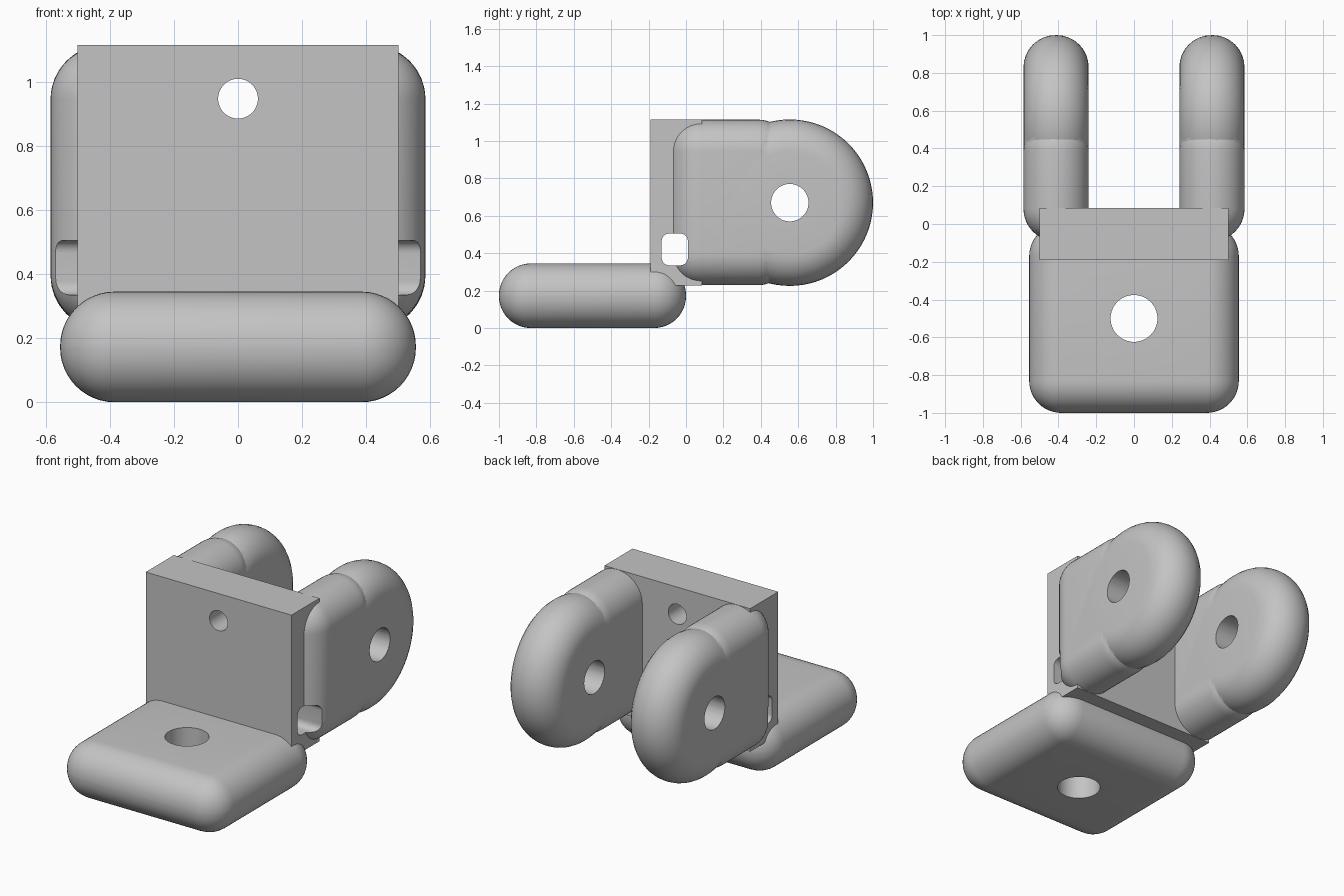
import bpy, bmesh
from math import pi, sin, cos
from mathutils import Matrix, Vector

if "Cube" in bpy.data.objects:
    bpy.data.objects.remove(bpy.data.objects["Cube"], do_unlink=True)

GREY = (0.55, 0.55, 0.55, 1)
grey = bpy.data.materials.new("plain grey")
grey.use_nodes = True
grey.diffuse_color = GREY
grey.node_tree.nodes["Principled BSDF"].inputs["Base Color"].default_value = GREY

ROUND = 0.17           # edge radius of the soft parts
PIVOT = (0.555, 0.67)  # y, z of the ear pivot


def finish_mesh(name, bm):
    mesh = bpy.data.meshes.new(name)
    bmesh.ops.recalc_face_normals(bm, faces=bm.faces)
    bm.to_mesh(mesh)
    bm.free()
    mesh.materials.append(grey)
    obj = bpy.data.objects.new(name, mesh)
    bpy.context.collection.objects.link(obj)
    return obj


def apply(obj, mod):
    bpy.ops.object.select_all(action="DESELECT")
    bpy.context.view_layer.objects.active = obj
    obj.select_set(True)
    bpy.ops.object.modifier_apply(modifier=mod.name)


def box(name, low, high, radius=0.0, segments=12, axis=None):
    """Box between two corners; bevels every edge, or only those along one axis."""
    low, high = Vector(low), Vector(high)
    bm = bmesh.new()
    bmesh.ops.create_cube(bm, size=1)
    bmesh.ops.scale(bm, vec=high - low, verts=bm.verts)
    bmesh.ops.translate(bm, vec=(low + high) / 2, verts=bm.verts)
    if radius:
        edges = [e for e in bm.edges if axis is None
                 or abs((e.verts[0].co - e.verts[1].co)[axis]) > 1e-4]
        bmesh.ops.bevel(bm, geom=edges, offset=radius, segments=segments,
                        profile=0.5, affect="EDGES")
    return finish_mesh(name, bm)


def cylinder(name, centre, radius, depth, axis):
    bm = bmesh.new()
    bmesh.ops.create_cone(bm, cap_ends=True, segments=64, radius1=radius,
                          radius2=radius, depth=depth)
    turn = Matrix.Identity(4) if axis == "Z" else \
        Matrix.Rotation(pi / 2, 4, "Y" if axis == "X" else "X")
    bmesh.ops.transform(bm, matrix=Matrix.Translation(centre) @ turn, verts=bm.verts)
    return finish_mesh(name, bm)


def rounded_disc(name, centre, radius, thickness):
    """Disc around the x axis with a fully rounded rim."""
    bm = bmesh.new()
    half, steps = thickness / 2, 16
    profile = [(-half, 0)]
    for i in range(steps + 1):
        a = pi * i / steps
        flat = half - ROUND
        x = -ROUND * cos(a) + (-flat if i < steps / 2 else flat)
        profile.append((x, radius - ROUND + ROUND * sin(a)))
    profile.append((half, 0))
    verts = [bm.verts.new((x, 0, r)) for x, r in profile]
    edges = [bm.edges.new(pair) for pair in zip(verts, verts[1:])]
    bmesh.ops.spin(bm, geom=verts + edges, cent=(0, 0, 0), axis=(1, 0, 0),
                   angle=2 * pi, steps=80)
    bmesh.ops.remove_doubles(bm, verts=bm.verts, dist=1e-4)
    bmesh.ops.translate(bm, vec=centre, verts=bm.verts)
    return finish_mesh(name, bm)


def combine(obj, other, operation):
    """Boolean with a helper that is removed afterwards."""
    mod = obj.modifiers.new("boolean", "BOOLEAN")
    mod.operation, mod.object, mod.solver = operation, other, "EXACT"
    apply(obj, mod)
    bpy.data.objects.remove(other, do_unlink=True)


def cut_slot(obj):
    slot = box("slot_cutter", (-1, -0.13, 0.335), (1, 0.01, 0.505), 0.04, 6, axis=0)
    combine(obj, slot, "DIFFERENCE")


def smooth(obj):
    bpy.ops.object.select_all(action="DESELECT")
    bpy.context.view_layer.objects.active = obj
    obj.select_set(True)
    bpy.ops.object.shade_smooth_by_angle(angle=0.5)


# Soft-edged foot plate with a vertical bolt hole
foot = box("foot_plate", (-0.555, -1, 0), (0.555, 0, 0.345), ROUND)
combine(foot, cylinder("foot_cutter", (0, -0.5, 0.17), 0.124, 1, "Z"), "DIFFERENCE")
smooth(foot)

# Sharp upright block with a bolt hole and a cross slot
block = box("upright_block", (-0.5, -0.19, 0.228), (0.5, 0.085, 1.115))
combine(block, cylinder("block_cutter", (0, 0, 0.947), 0.062, 1, "Y"), "DIFFERENCE")
cut_slot(block)
smooth(block)

# Pair of clevis ears: soft box joined to a round end, with pivot hole and slot
for side, label in ((1, "left"), (-1, "right")):
    x = side * 0.4125
    ear = box(label + "_ear", (x - 0.1725, -0.09, 0.229),
              (x + 0.1725, PIVOT[0], 1.114), ROUND)
    combine(ear, rounded_disc("ear_end", (x, *PIVOT), 0.445, 0.3452), "UNION")
    combine(ear, cylinder("pivot_cutter", (x, *PIVOT), 0.1, 1, "X"), "DIFFERENCE")
    cut_slot(ear)
    smooth(ear)
